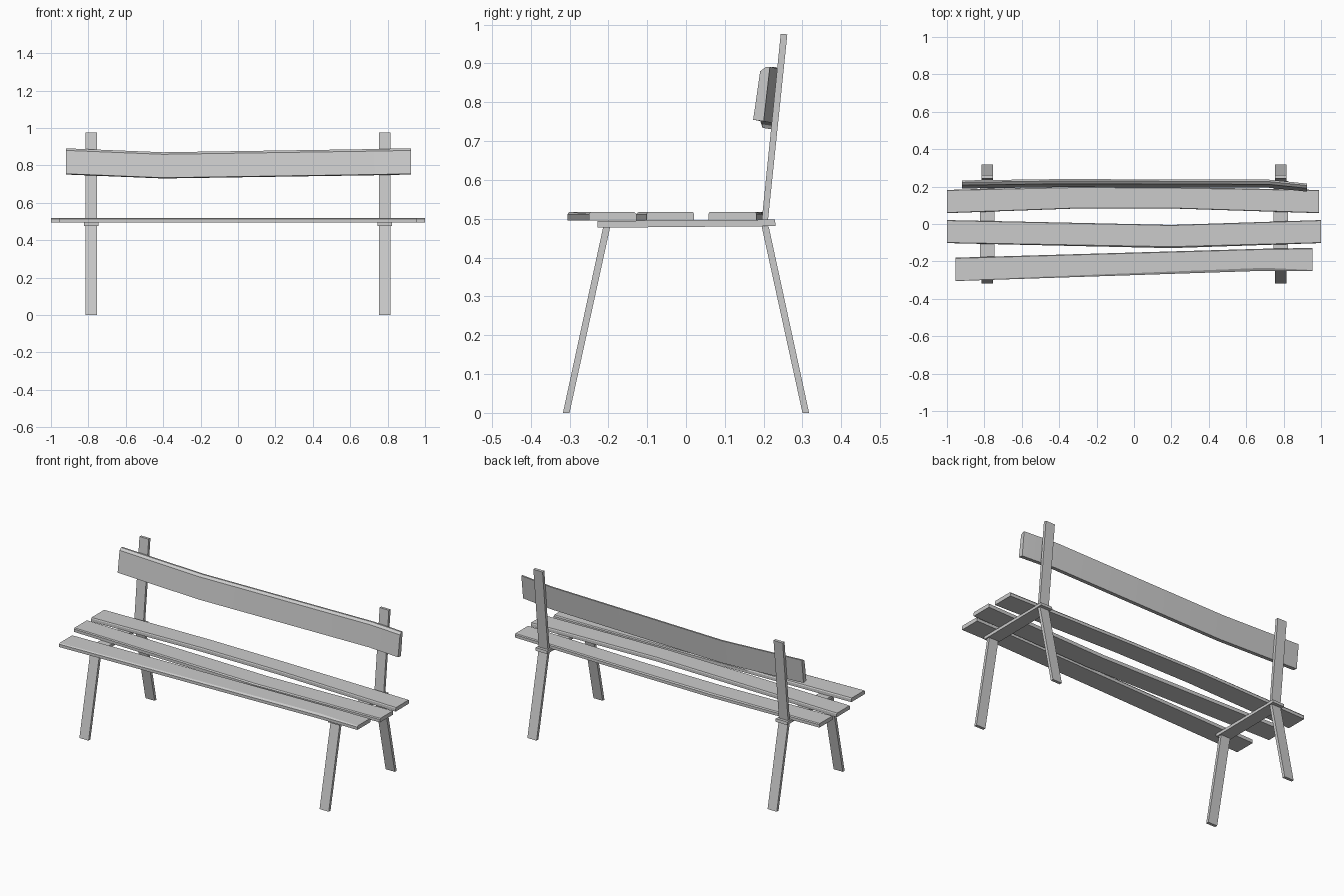
import bpy, bmesh
from mathutils import Vector

if "Cube" in bpy.data.objects:
    bpy.data.objects.remove(bpy.data.objects["Cube"])


def make_object(name, bm):
    bmesh.ops.recalc_face_normals(bm, faces=bm.faces)
    mesh = bpy.data.meshes.new(name)
    bm.to_mesh(mesh)
    bm.free()
    obj = bpy.data.objects.new(name, mesh)
    bpy.context.collection.objects.link(obj)
    return obj


def loft(name, sections):
    """Skin a row of cross-sections and cap both ends."""
    bm = bmesh.new()
    rings = [[bm.verts.new(p) for p in s] for s in sections]
    n = len(rings[0])
    for a, b in zip(rings, rings[1:]):
        for i in range(n):
            j = (i + 1) % n
            bm.faces.new((a[i], a[j], b[j], b[i]))
    bm.faces.new(rings[0])
    bm.faces.new(rings[-1])
    obj = make_object(name, bm)
    bpy.ops.object.select_all(action='DESELECT')
    obj.select_set(True)
    bpy.context.view_layer.objects.active = obj
    bpy.ops.object.shade_smooth_by_angle(angle=0.3)
    return obj


def side_plate(name, x, width, profile):
    """Extrude a (y, z) outline along x."""
    bm = bmesh.new()
    face = bm.faces.new([bm.verts.new((x - width / 2, y, z)) for y, z in profile])
    out = bmesh.ops.extrude_face_region(bm, geom=[face])
    verts = [v for v in out["geom"] if isinstance(v, bmesh.types.BMVert)]
    bmesh.ops.translate(bm, verts=verts, vec=Vector((width, 0, 0)))
    return make_object(name, bm)


# Two side frames: crossbar, splayed legs and backrest post
for side, x in (("left", -0.785), ("right", 0.785)):
    side_plate(f"{side}_crossbar", x, 0.076,
               [(-0.228, 0.477), (0.231, 0.481), (0.229, 0.498), (-0.228, 0.494)])
    for part, s in (("front", -1), ("back", 1)):
        side_plate(f"{side}_{part}_leg", x, 0.06,
                   [(s * 0.300, 0), (s * 0.317, 0), (s * 0.213, 0.48), (s * 0.195, 0.48)])
    side_plate(f"{side}_back_post", x, 0.06,
               [(0.195, 0.495), (0.211, 0.495), (0.261, 0.975), (0.244, 0.976)])

# Seat slats: stations of (x, front y, back y, front top inset, back top inset)
slats = {
    "front_seat_slat": [(-0.955, -0.305, -0.18, 0.004, 0.004),
                        (0.70, -0.25, -0.132, 0.016, 0.004),
                        (0.955, -0.25, -0.128, 0.004, 0.006)],
    "middle_seat_slat": [(-1.0, -0.102, 0.021, 0.003, 0.003),
                         (-0.3, -0.118, 0.006, 0.006, 0.003),
                         (0.2, -0.129, -0.005, 0.008, 0.003),
                         (1.0, -0.102, 0.021, 0.003, 0.003)],
    "rear_seat_slat": [(-1.0, 0.058, 0.182, 0.003, 0.003),
                       (-0.3, 0.083, 0.203, 0.003, 0.008),
                       (0.2, 0.083, 0.198, 0.003, 0.006),
                       (0.99, 0.058, 0.182, 0.003, 0.003)],
}
for name, stations in slats.items():
    loft(name, [[(x, f, 0.495), (x, b, 0.495), (x, b, 0.512),
                 (x, b - ib, 0.518), (x, f + i, 0.518), (x, f, 0.512)]
                for x, f, b, i, ib in stations])

# Backrest board: stations of (x, bottom front y, bottom z)
loft("backrest_board",
     [[(x, y, z), (x, y + 0.027, z - 0.004), (x, y + 0.043, z + 0.136), (x, y + 0.033, z + 0.136),
       (x, y + 0.018, z + 0.125)]
      for x, y, z in ((-0.92, 0.19, 0.755), (-0.4, 0.197, 0.734),
                      (0.72, 0.194, 0.751), (0.925, 0.173, 0.755))])
